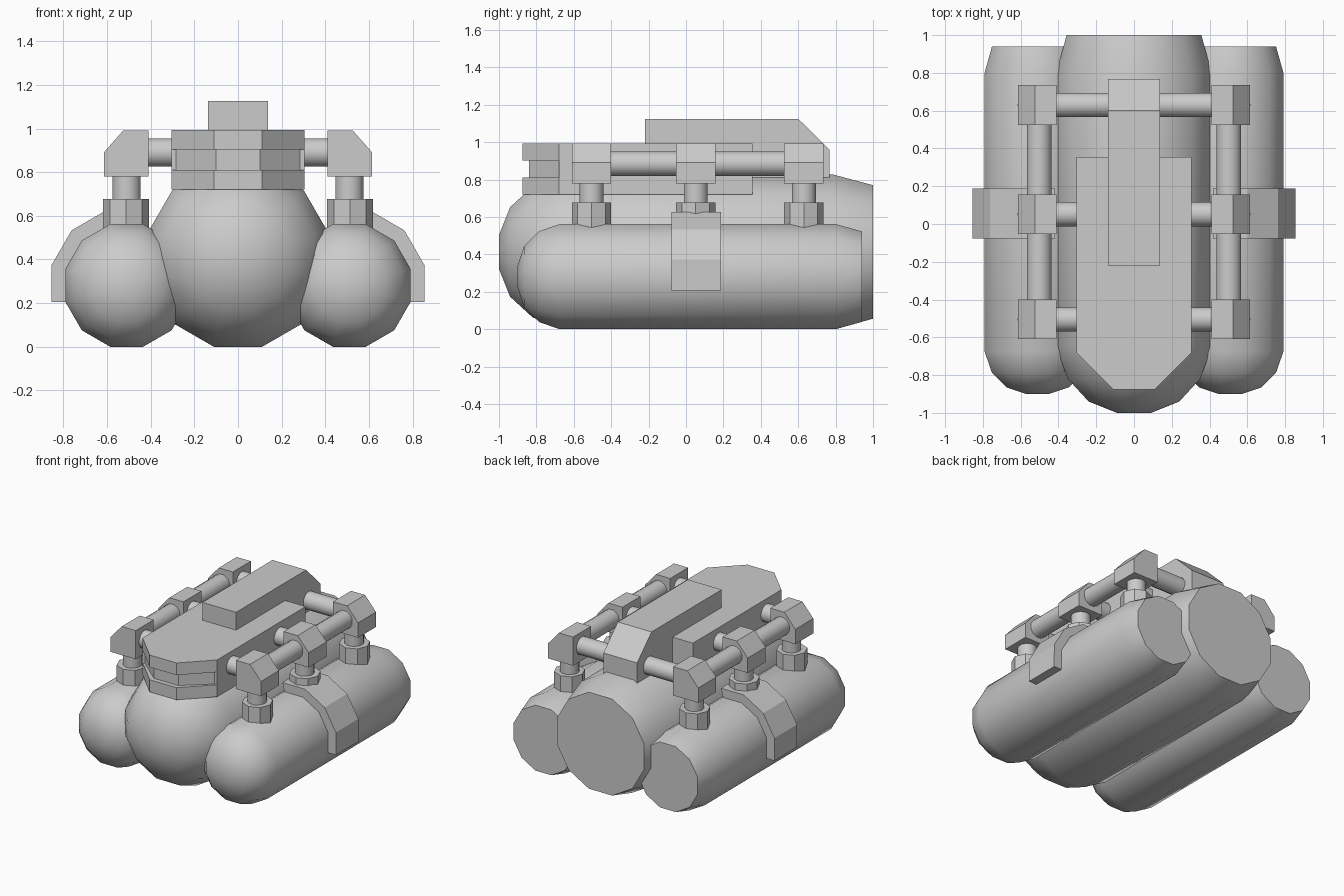
import bpy, bmesh
from math import pi, sin, cos, radians
from mathutils import Vector

if "Cube" in bpy.data.objects:
    bpy.data.objects.remove(bpy.data.objects["Cube"])


def finish(name, bm, smooth=None):
    bmesh.ops.recalc_face_normals(bm, faces=bm.faces)
    mesh = bpy.data.meshes.new(name)
    bm.to_mesh(mesh)
    bm.free()
    ob = bpy.data.objects.new(name, mesh)
    bpy.context.collection.objects.link(ob)
    if smooth:
        bpy.ops.object.select_all(action='DESELECT')
        ob.select_set(True)
        bpy.context.view_layer.objects.active = ob
        bpy.ops.object.shade_smooth_by_angle(angle=radians(smooth))
    return ob


def loft(name, rings, smooth=None):
    """Skin a list of equal-length point rings and cap both ends."""
    bm = bmesh.new()
    rows = [[bm.verts.new(p) for p in ring] for ring in rings]
    n = len(rows[0])
    for a, b in zip(rows, rows[1:]):
        for i in range(n):
            bm.faces.new((a[i], a[(i + 1) % n], b[(i + 1) % n], b[i]))
    bm.faces.new(rows[0])
    bm.faces.new(rows[-1])
    return finish(name, bm, smooth)


def prism(name, pts, axis, lo, hi):
    """Extrude a 2D outline along x, y or z."""
    place = {'x': lambda u, v, w: (w, u, v),
             'y': lambda u, v, w: (u, w, v),
             'z': lambda u, v, w: (u, v, w)}[axis]
    return loft(name, [[place(u, v, w) for u, v in pts] for w in (lo, hi)])


def gon(cx, cy, apothem, n=12, turn=0.5):
    r = apothem / cos(pi / n) if turn else apothem
    return [(cx + r * cos(2 * pi * (i + turn) / n),
             cy + r * sin(2 * pi * (i + turn) / n)) for i in range(n)]


def rod(name, axis, c, r, lo, hi):
    ob = prism(name, gon(*c, r), axis, lo, hi)
    bpy.context.view_layer.objects.active = ob
    bpy.ops.object.select_all(action='DESELECT')
    ob.select_set(True)
    bpy.ops.object.shade_smooth_by_angle(angle=radians(35))


def tank(name, x, r, profile):
    loft(name, [[(u, y, v) for u, v in gon(x, r, a)] for y, a in profile], 35)


# Tanks: rounded nose at the front, slight taper at the back
tank("main_tank", 0, 0.413, [(-1, 0.09), (-0.94, 0.24), (-0.82, 0.35),
                             (-0.65, 0.413), (0.79, 0.413), (1, 0.357)])

# Central housing with a grooved, chamfered front
prism("housing", [(-0.305, -0.68), (0.305, -0.68), (0.305, 0.355), (-0.305, 0.355)],
      'z', 0.72, 0.993)
for name, w, tip, y, z0, z1 in (("housing_lower_lip", 0.305, 0.11, -0.875, 0.72, 0.81),
                                ("housing_groove", 0.285, 0.10, -0.84, 0.81, 0.903),
                                ("housing_upper_lip", 0.305, 0.11, -0.875, 0.903, 0.993)):
    prism(name, [(-w, -0.68), (-tip, y), (tip, y), (w, -0.68)], 'z', z0, z1)

# Raised spine on top, sloping down at the back
prism("top_spine", [(-0.22, 0.80), (-0.22, 1.125), (0.60, 1.125),
                    (0.768, 0.96), (0.768, 0.80)], 'x', -0.138, 0.138)

stations = (-0.505, 0.052, 0.63)

# Cross pipes
for y in stations:
    rod("cross_pipe", 'x', (y, 0.89), 0.064, -0.45, 0.45)

for s, side in ((-1, "left"), (1, "right")):
    tank(side + "_tank", s * 0.51, 0.281, [(-0.9, 0.06), (-0.865, 0.165), (-0.785, 0.243),
                                           (-0.675, 0.281), (0.80, 0.281), (0.94, 0.242)])
    # Long pipe joining the brackets
    rod(side + "_long_pipe", 'y', (s * 0.502, 0.885), 0.065, -0.5, 0.63)
    for y in stations:
        # Chamfered bracket, post and octagonal collar
        prism(side + "_bracket", [(s * u, v) for u, v in (
            (0.41, 0.78), (0.41, 0.992), (0.525, 0.992), (0.615, 0.89), (0.615, 0.78))],
            'y', y - 0.105, y + 0.105)
        rod(side + "_post", 'z', (s * 0.51, y), 0.064, 0.64, 0.82)
        prism(side + "_collar", gon(s * 0.513, y, 0.105, 8, 0), 'z', 0.50, 0.678)
    # Strap wrapped over the outer side of the tank
    arc = [radians(a) for a in (105, 75, 45, 15)]
    outer = [(0.51 + 0.357 * cos(a), 0.281 + 0.357 * sin(a)) for a in arc]
    inner = [(0.51 + 0.285 * cos(a), 0.281 + 0.285 * sin(a)) for a in arc]
    outline = outer + [(0.855, 0.206), (0.785, 0.206)] + inner[::-1]
    prism(side + "_strap", [(s * u, v) for u, v in outline], 'y', -0.077, 0.187)
